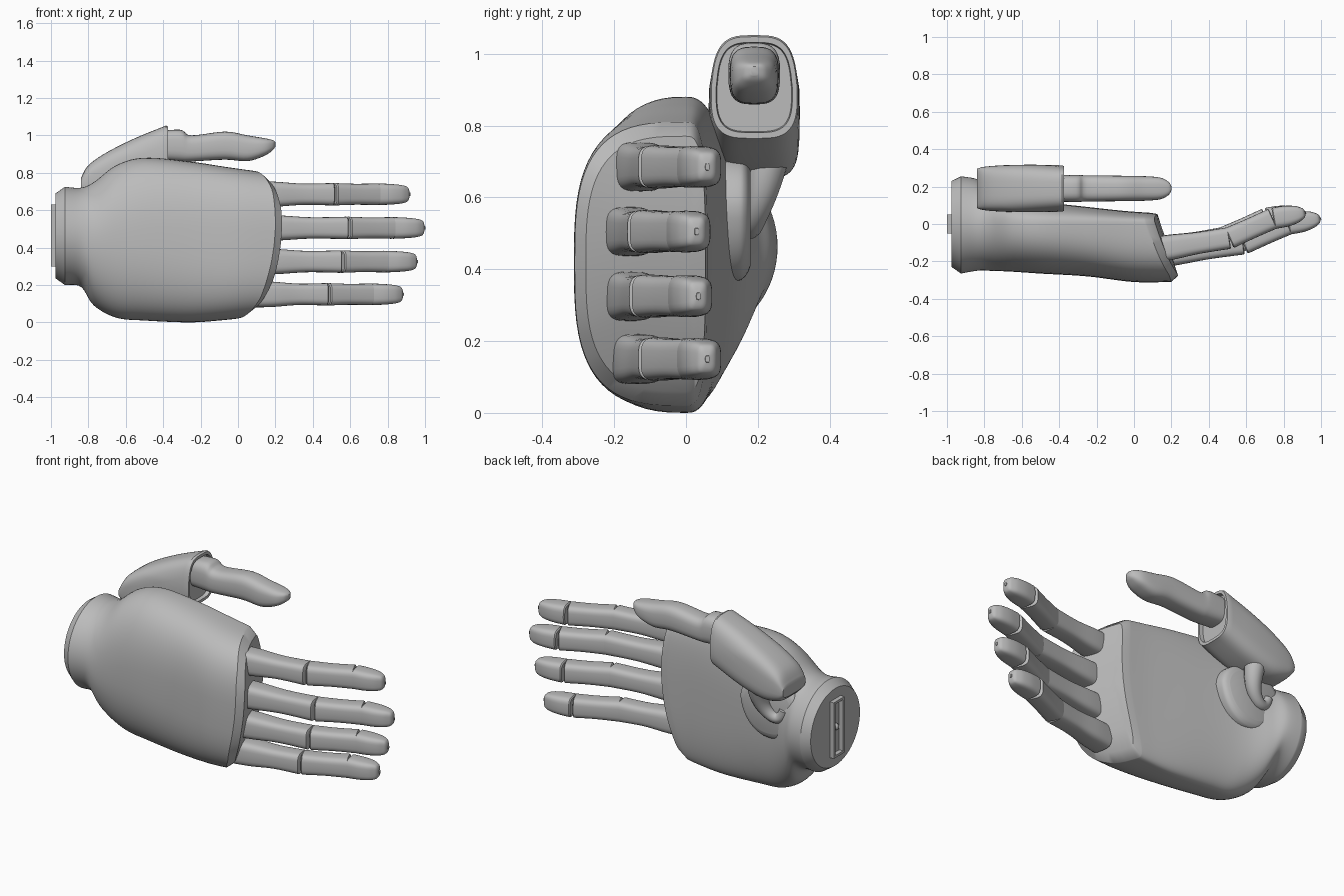
import bpy
import bmesh
import math
from mathutils import Vector, Matrix

cube = bpy.data.objects.get("Cube")
if cube:
    bpy.data.objects.remove(cube, do_unlink=True)

grey = bpy.data.materials.new("plain grey")
grey.use_nodes = True
colour = (0.5, 0.5, 0.5, 1)
grey.diffuse_color = colour
grey.node_tree.nodes["Principled BSDF"].inputs["Base Color"].default_value = colour


def finish(obj, angle=35):
    obj.data.materials.clear()
    obj.data.materials.append(grey)
    bpy.ops.object.select_all(action="DESELECT")
    obj.select_set(True)
    bpy.context.view_layer.objects.active = obj
    bpy.ops.object.shade_smooth_by_angle(angle=math.radians(angle))


def add_mesh(name, bm):
    bmesh.ops.recalc_face_normals(bm, faces=bm.faces)
    mesh = bpy.data.meshes.new(name)
    bm.to_mesh(mesh)
    bm.free()
    obj = bpy.data.objects.new(name, mesh)
    bpy.context.collection.objects.link(obj)
    finish(obj)
    return obj


def smooth_sections(rows, steps):
    """Interpolate section rows with a Catmull-Rom spline."""
    result = []
    for i in range(len(rows) - 1):
        quad = (rows[max(i - 1, 0)], rows[i], rows[i + 1], rows[min(i + 2, len(rows) - 1)])
        for k in range(steps):
            t = k / steps
            result.append([b + t * (c - a + t * (2 * a - 5 * b + 4 * c - d + t * (3 * (b - c) + d - a))) / 2
                           for a, b, c, d in zip(*quad)])
    return result + [list(rows[-1])]


def shrink(row, dx, f):
    x, y0, y1, z0, z1, n = row
    mid, half = (z0 + z1) / 2, (z1 - z0) / 2 * f
    return [x + dx, y0 * f, y1 * f, mid - half, mid + half, n]


def loft(name, rows, head=(), tail=(), steps=5, matrix=None, warp=None, sides=48):
    """Skin rounded sections (x, y low, y high, z low, z high, squareness)."""
    bm = bmesh.new()
    rings = []
    for x, y0, y1, z0, z1, n in list(head) + smooth_sections(rows, steps) + list(tail):
        ring = []
        for i in range(sides):
            a = math.tau * i / sides
            c, s = math.cos(a), math.sin(a)
            y = math.copysign(abs(c) ** (2 / n), c) * (y1 if c > 0 else -y0)
            z = (z0 + z1) / 2 + math.copysign(abs(s) ** (2 / n), s) * (z1 - z0) / 2
            p = Vector((x, y, z))
            if warp:
                p = warp(p)
            ring.append(bm.verts.new(matrix @ p if matrix else p))
        rings.append(ring)
    for r, q in zip(rings, rings[1:]):
        for i in range(sides):
            j = (i + 1) % sides
            bm.faces.new((r[i], r[j], q[j], q[i]))
    bm.faces.new(rings[0])
    bm.faces.new(rings[-1])
    return add_mesh(name, bm)


def placed(x, y, z, angle=0):
    return Matrix.Translation((x, y, z)) @ Matrix.Rotation(angle, 4, "Z")


# Palm and wrist, with a slanted and bowed knuckle face
def knuckle_slant(p):
    t = min(max((p.x + 0.4) / 0.6, 0), 1)
    p.x -= t * t * (0.34 * max(0, p.y + 0.27) + 0.5 * (p.z - 0.53) ** 2)
    return p


palm = [
    (-0.925, -0.265, 0.255, 0.2, 0.725, 2),
    (-0.84, -0.25, 0.24, 0.19, 0.72, 2),
    (-0.77, -0.25, 0.2, 0.09, 0.75, 2.1),
    (-0.65, -0.255, 0.15, 0.025, 0.84, 2.3),
    (-0.5, -0.265, 0.12, 0.01, 0.88, 2.5),
    (-0.25, -0.28, 0.092, 0, 0.86, 2.8),
    (0, -0.31, 0.07, 0.01, 0.83, 3),
    (0.2, -0.31, 0.06, 0.02, 0.81, 3.1),
]
end = palm[-1]
loft("palm", palm, head=[(-0.975, -0.23, 0.23, 0.235, 0.69, 2)],
     tail=[shrink(end, 0.035, f) for f in (0.9, 0.65, 0.4, 0.15)],
     steps=7, warp=knuckle_slant, sides=72)

# Wrist connector: raised frame with a centre stud
bm = bmesh.new()
for y, z, w, h in ((-0.043, 0.465, 0.014, 0.33), (0.043, 0.465, 0.014, 0.33),
                   (0, 0.307, 0.1, 0.014), (0, 0.623, 0.1, 0.014)):
    bmesh.ops.create_cube(bm, size=1, matrix=placed(-0.985, y, z) @ Matrix.Diagonal((0.03, w, h, 1)))
bmesh.ops.create_uvsphere(bm, u_segments=16, v_segments=10, radius=0.02,
                          matrix=placed(-0.975, 0, 0.465))
add_mesh("wrist_connector", bm)


# Fingers: three rounded segments following a gentle curl
def segment(name, start, stop, profile, z):
    dx, dy = stop[0] - start[0], stop[1] - start[1]
    length = math.hypot(dx, dy)
    rows = [(f * length, -t, t, -h, h, 3.6) for f, t, h in profile]
    loft(name, rows, head=[shrink(rows[0], -0.006, 0.9)],
         tail=[shrink(rows[-1], 0.004, 0.9)],
         matrix=placed(start[0], start[1], z, math.atan2(dy, dx)), sides=32)


base_shape = [(0, 0.068, 0.07), (0.25, 0.067, 0.067), (0.6, 0.058, 0.057), (0.99, 0.058, 0.06)]
middle_shape = [(0.02, 0.058, 0.06), (0.5, 0.056, 0.056), (0.975, 0.057, 0.058)]
tip_shape = [(0.03, 0.057, 0.058), (0.4, 0.056, 0.055), (0.7, 0.046, 0.05),
             (0.88, 0.031, 0.042), (0.95, 0.02, 0.03), (0.98, 0.006, 0.01)]
fingers = (
    ("index", 0.685, 0, 0.51, 0.745, 0.92),
    ("middle", 0.505, -0.03, 0.585, 0.825, 1),
    ("ring", 0.325, -0.025, 0.55, 0.785, 0.96),
    ("little", 0.15, 0, 0.475, 0.71, 0.885),
)
for name, z, shift, knuckle, joint, tip in fingers:
    path = [(0.1, shift - 0.14), (knuckle, shift - 0.075), (joint, shift + 0.03), (tip, shift + 0.06)]
    for part, shape, a, b in zip(("base", "middle", "tip"),
                                 (base_shape, middle_shape, tip_shape), path, path[1:]):
        segment(f"{name}_finger_{part}", a, b, shape, z)


# Thumb housing: shell with a rimmed opening, narrower along its top edge
def narrow_top(p):
    p.y *= 1 - 0.9 * max(0, p.z - 0.9)
    return p


shell = [(x, -w, w, lo, hi, 3.5) for x, w, lo, hi in (
    (-0.84, 0.105, 0.7, 0.77), (-0.8, 0.116, 0.665, 0.84), (-0.7, 0.124, 0.65, 0.91),
    (-0.55, 0.127, 0.69, 0.985), (-0.385, 0.124, 0.76, 1.052))]
rim = shell[-1]
loft("thumb_housing", shell, tail=[shrink(rim, 0.012, 0.97), shrink(rim, 0.012, 0.86),
                                   shrink(rim, -0.01, 0.84)],
     matrix=placed(0, 0.19, 0), warp=narrow_top)

# Thumb
thumb = [(x, -w, w, lo, hi, 3) for x, w, lo, hi in (
    (-0.45, 0.07, 0.87, 1.02), (-0.31, 0.072, 0.86, 1.03), (-0.25, 0.07, 0.86, 1),
    (-0.07, 0.068, 0.87, 1.02), (0.05, 0.066, 0.862, 1), (0.14, 0.058, 0.89, 0.985),
    (0.185, 0.035, 0.92, 0.975), (0.2, 0.01, 0.94, 0.965))]
loft("thumb", thumb, matrix=placed(0, 0.19, 0), sides=32)


# Thumb mount: rounded pad rising from the palm side, narrower at its foot
def narrow_foot(p):
    p.y *= 0.75 + 0.25 * min(max((p.z - 0.37) / 0.2, 0), 1)
    return p


pad = [(0, -0.2, 0.19, 0.36, 0.73, 2.4), (0.13, -0.2, 0.19, 0.365, 0.72, 2.4),
       (0.165, -0.19, 0.18, 0.38, 0.71, 2.4), (0.18, -0.16, 0.15, 0.41, 0.68, 2.4)]
loft("thumb_mount", pad, matrix=placed(-0.66, 0, 0, math.pi / 2), warp=narrow_foot)

# Hooked arm joining the thumb housing to its mount
curve = bpy.data.curves.new("thumb_hook", "CURVE")
curve.dimensions = "3D"
curve.bevel_depth = 0.03
curve.bevel_resolution = 4
curve.use_fill_caps = True
spline = curve.splines.new("NURBS")
path = ((-0.63, 0.23, 0.72, 2), (-0.62, 0.22, 0.64, 1.7), (-0.64, 0.185, 0.53, 1.1),
        (-0.74, 0.17, 0.49, 1), (-0.76, 0.17, 0.57, 0.9))
spline.points.add(len(path) - 1)
for point, (x, y, z, radius) in zip(spline.points, path):
    point.co = (x, y, z, 1)
    point.radius = radius
spline.use_endpoint_u = True
spline.order_u = 4
hook = bpy.data.objects.new("thumb_hook", curve)
bpy.context.collection.objects.link(hook)
bpy.ops.object.select_all(action="DESELECT")
hook.select_set(True)
bpy.context.view_layer.objects.active = hook
bpy.ops.object.convert(target="MESH")
finish(bpy.context.view_layer.objects.active)
